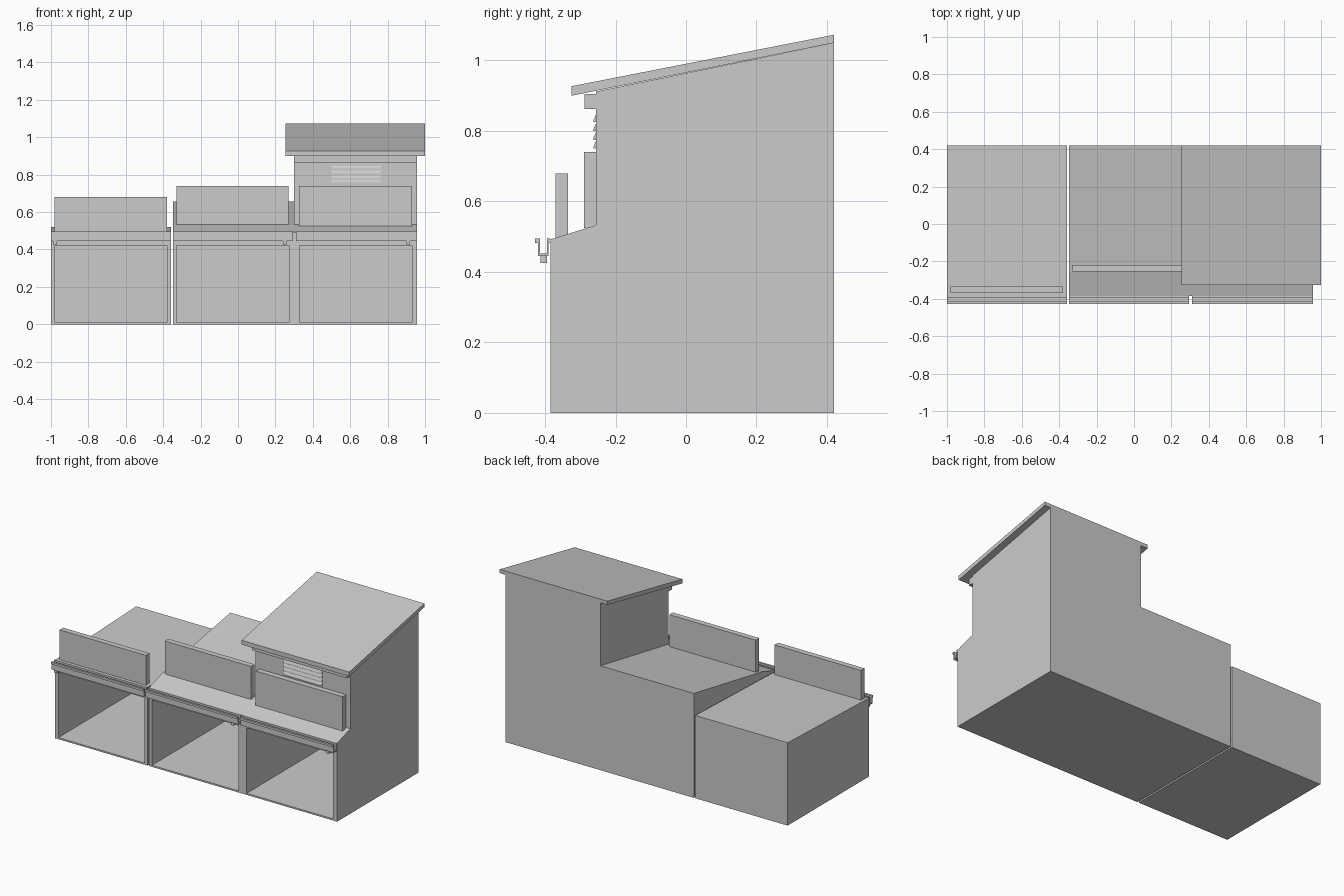
import bpy, bmesh
from mathutils import Vector

if "Cube" in bpy.data.objects:
    bpy.data.objects.remove(bpy.data.objects["Cube"])

FRONT, BACK = -0.385, 0.42


def finish(bm, name):
    bmesh.ops.recalc_face_normals(bm, faces=bm.faces)
    me = bpy.data.meshes.new(name)
    bm.to_mesh(me)
    bm.free()
    ob = bpy.data.objects.new(name, me)
    bpy.context.collection.objects.link(ob)
    return ob


def prism(profile, x0, x1):
    """Side profile (y, z) extruded along x."""
    bm = bmesh.new()
    face = bm.faces.new([bm.verts.new((x0, y, z)) for y, z in profile])
    ext = bmesh.ops.extrude_face_region(bm, geom=[face])
    # keep the starting cap so the solid is closed
    verts = [v for v in ext["geom"] if isinstance(v, bmesh.types.BMVert)]
    bmesh.ops.translate(bm, vec=(x1 - x0, 0, 0), verts=verts)
    if not face.is_valid:
        bmesh.ops.holes_fill(bm, edges=bm.edges)
    elif sum(e.is_boundary for e in bm.edges):
        bmesh.ops.holes_fill(bm, edges=[e for e in bm.edges if e.is_boundary])
    bmesh.ops.recalc_face_normals(bm, faces=bm.faces)
    return bm


def box(name, x0, x1, y0, y1, z0, z1):
    return finish(prism([(y0, z0), (y1, z0), (y1, z1), (y0, z1)], x0, x1), name)


def unit(name, profile, x0, x1, o0, o1):
    """Building block with a deep open bay cut in its front wall."""
    bm = prism(profile, x0, x1)
    wall = min(bm.faces, key=lambda f: f.calc_center_median().y)
    bmesh.ops.inset_individual(bm, faces=[wall], thickness=0.02)
    mid = wall.calc_center_median()
    for v in wall.verts:
        v.co.x = o0 if v.co.x < mid.x else o1
        v.co.z = 0.01 if v.co.z < mid.z else 0.42
    ext = bmesh.ops.extrude_discrete_faces(bm, faces=[wall])
    for v in ext["faces"][0].verts:
        v.co.y = BACK - 0.012
    return finish(bm, name)


# Three building units
base = [(FRONT, 0), (BACK, 0)]
apron = [(-0.255, 0.533), (FRONT, 0.492)]
unit("left_unit", base + [(BACK, 0.52), (FRONT, 0.492)], -1.0, -0.358, -0.978, -0.38)
unit("middle_unit", base + [(BACK, 0.655)] + apron, -0.348, 0.3, -0.328, 0.272)
unit("right_tower", base + [(BACK, 1.05), (-0.255, 0.912)] + apron, 0.3, 0.958, 0.33, 0.93)

# Sign boards
box("left_sign", -0.98, -0.38, -0.37, -0.335, 0.49, 0.68)
box("middle_sign", -0.33, 0.27, -0.255, -0.22, 0.528, 0.74)
box("right_sign", 0.325, 0.93, -0.29, -0.254, 0.525, 0.74)

# Sloped tower roof and the fascia under it
finish(prism([(-0.325, 0.9), (BACK, 1.05), (BACK, 1.073), (-0.325, 0.927)], 0.253, 1.0), "tower_roof")
box("roof_fascia", 0.3, 0.958, -0.288, -0.25, 0.863, 0.905)

# Vent slats
for i in range(4):
    z = 0.75 + i * 0.025
    finish(prism([(-0.254, z), (-0.262, z), (-0.262, z + 0.007), (-0.254, z + 0.025)],
                 0.5, 0.765), f"vent_slat_{i + 1}")

# Open gutters with lips, each with a short outlet
gutter = [(FRONT, 0.482), (-0.39, 0.482), (-0.39, 0.445), (-0.42, 0.445), (-0.42, 0.482),
          (-0.428, 0.482), (-0.428, 0.495), (-0.415, 0.495), (-0.415, 0.452),
          (-0.395, 0.452), (-0.395, 0.495), (FRONT, 0.495)]
for i, (x0, x1, xo) in enumerate([(-1.0, -0.358, -0.978), (-0.348, 0.295, 0.25), (0.31, 0.958, 0.91)]):
    finish(prism(gutter, x0, x1), f"gutter_{i + 1}")
    box(f"gutter_outlet_{i + 1}", xo - 0.01, xo + 0.01, -0.413, -0.395, 0.426, 0.447)
